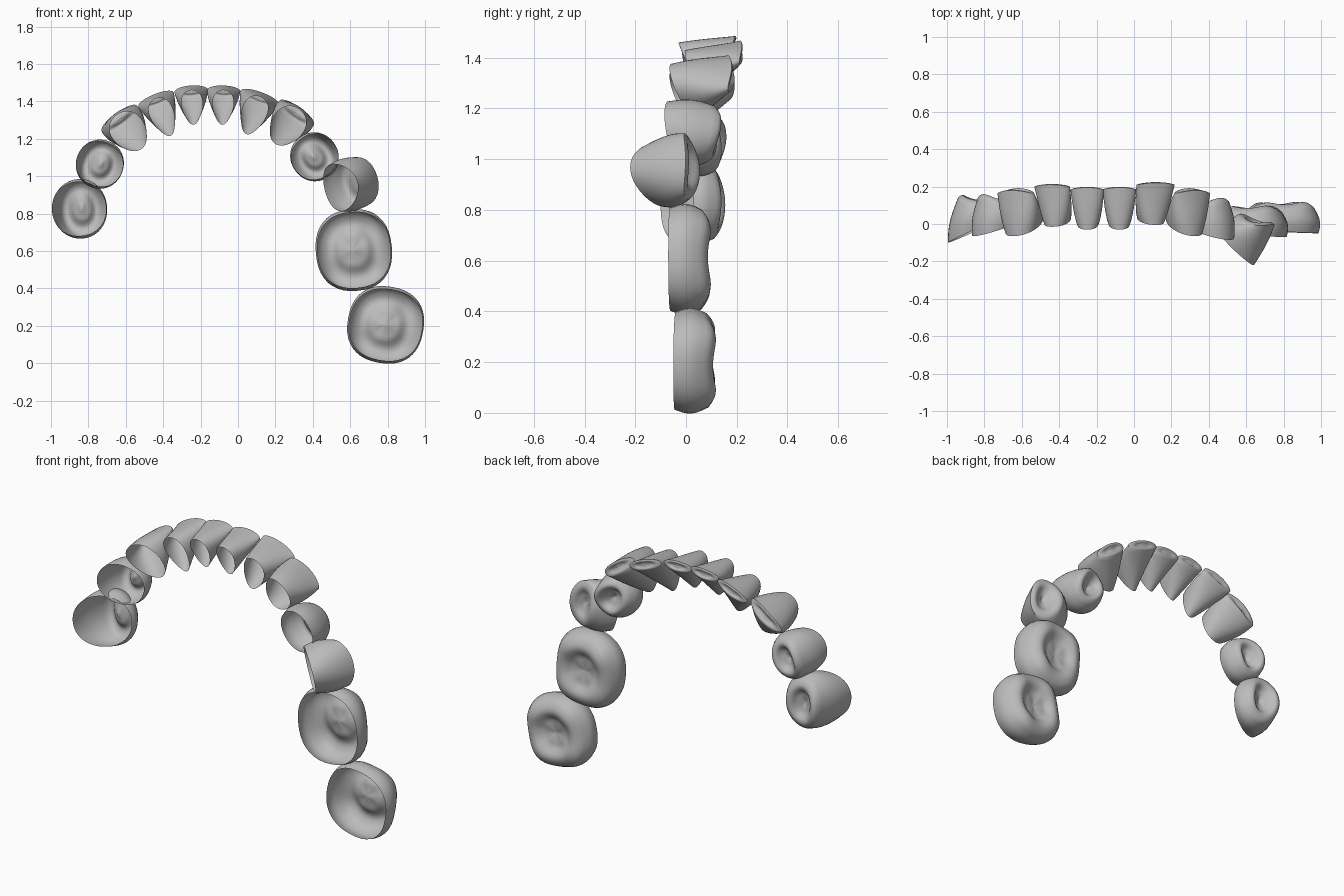
import bpy
import bmesh
from math import sin, cos, pi, radians, copysign

default_cube = bpy.data.objects.get("Cube")
if default_cube:
    bpy.data.objects.remove(default_cube, do_unlink=True)

# Single grey enamel material
enamel = bpy.data.materials.new("grey_enamel")
enamel.use_nodes = True
enamel.diffuse_color = (0.5, 0.5, 0.5, 1)
shader = enamel.node_tree.nodes["Principled BSDF"]
shader.inputs["Base Color"].default_value = enamel.diffuse_color
shader.inputs["Roughness"].default_value = 0.6

SIDES, WALL_STEPS, CAP_STEPS = 40, 9, 12

# Crown shapes. Each profile corner is (outward, y) on the tooth's mid section.
# neck = gum margin, rim = biting edge, outer = cheek side, inner = tongue side.
INCISOR = dict(neck_outer=(.08, -.03), neck_inner=(-.105, .045),
               rim_outer=(.105, .195), rim_inner=(.045, .195),
               neck_width=.6, rim_width=1, taper=.28, bulge=.03, power=.97,
               cusps=0, cusp=0, crest=.005, basin=0, tip=.01)
LATERAL = dict(INCISOR, neck_inner=(-.133, .03))
CANINE = dict(INCISOR, neck_outer=(.09, -.065), neck_inner=(-.135, .04),
              rim_outer=(.1, .18), rim_inner=(.03, .19),
              neck_width=.7, rim_width=.9, taper=.15, bulge=.09, tip=.02)
PREMOLAR = dict(neck_outer=(.125, -.08), neck_inner=(-.125, 0),
                rim_outer=(.09, .125), rim_inner=(-.1, .1),
                neck_width=.85, rim_width=.83, taper=0, bulge=.12, power=.95,
                cusps=2, cusp=.008, crest=.02, basin=.035, tip=.01)
LARGE_PREMOLAR = dict(PREMOLAR, neck_outer=(.145, -.1), neck_inner=(-.145, .03),
                      rim_outer=(.09, .135), rim_inner=(-.12, .115))
LEANING = dict(PREMOLAR, neck_outer=(.03, -.22), neck_inner=(-.15, -.03),
               rim_outer=(.14, -.01), rim_inner=(-.05, .045),
               neck_width=.8, rim_width=.85, taper=-.25, bulge=.1, crest=.012)
MOLAR = dict(neck_outer=(.195, -.065), neck_inner=(-.195, -.05),
             rim_outer=(.17, .075), rim_inner=(-.175, .07),
             neck_width=.9, rim_width=.87, taper=0, bulge=.1, power=.85,
             cusps=4, cusp=.008, crest=.025, basin=.025, tip=0)


def mix(a, b, s):
    return a + (b - a) * s


def rounded(value, power):
    return copysign(abs(value) ** power, value)


def section_point(shape, half_width, a, s):
    """Point (tangent, outward, y) on the wall: s = 0 at the neck, 1 at the rim."""
    across = rounded(cos(a), shape["power"])
    out = rounded(sin(a), shape["power"])
    corner = {}
    for side in ("outer", "inner"):
        neck, rim = shape["neck_" + side], shape["rim_" + side]
        corner[side] = [mix(n, r, s) for n, r in zip(neck, rim)]
    blend = (out + 1) / 2
    swell = 1 + shape["bulge"] * sin(pi * s)
    o_mid = (corner["outer"][0] + corner["inner"][0]) / 2
    o = o_mid + (mix(corner["inner"][0], corner["outer"][0], blend) - o_mid) * swell
    y = mix(corner["inner"][1], corner["outer"][1], blend)
    y += s * s * (shape["cusp"] * cos(shape["cusps"] * a + pi) * (shape["cusps"] > 0)
                  - shape["tip"] * across * across)
    width = half_width * mix(shape["neck_width"], shape["rim_width"], s ** .7)
    t = across * width * (1 + shape["taper"] * out * (1 - s)) * swell
    return t, o, y


def make_tooth(name, shape, x, z, facing, half_width, y_shift=0):
    """Open-necked crown shell with a cusped or bladed biting face."""
    bm = bmesh.new()
    c, d = cos(radians(facing)), sin(radians(facing))

    def place(t, o, y):
        return bm.verts.new((x + o * c - t * d, y + y_shift, z + o * d + t * c))

    angles = [2 * pi * i / SIDES for i in range(SIDES)]
    rings = []
    for k in range(WALL_STEPS + 1):
        s = k / WALL_STEPS
        rings.append([place(*section_point(shape, half_width, a, s)) for a in angles])

    # Biting face: round over a crest inside the rim, then sink into a basin
    rim = [section_point(shape, half_width, a, 1) for a in angles]
    mid = [sum(p[i] for p in rim) / SIDES for i in range(3)]
    for k in range(1, CAP_STEPS):
        u = k / CAP_STEPS
        rise = shape["crest"] * sin(pi * min(u * 1.8, 1)) - shape["basin"] * u * u
        rings.append([place(mix(t, mid[0], u), mix(o, mid[1], u),
                            mix(y, mid[2], u) + rise) for t, o, y in rim])
    centre = place(mid[0], mid[1], mid[2] - shape["basin"])

    for low, high in zip(rings, rings[1:]):
        for i in range(SIDES):
            j = (i + 1) % SIDES
            bm.faces.new((low[i], low[j], high[j], high[i]))
    for i in range(SIDES):
        bm.faces.new((rings[-1][i], rings[-1][(i + 1) % SIDES], centre))
    bmesh.ops.recalc_face_normals(bm, faces=bm.faces)

    mesh = bpy.data.meshes.new(name)
    bm.to_mesh(mesh)
    bm.free()
    mesh.materials.append(enamel)
    tooth = bpy.data.objects.new(name, mesh)
    bpy.context.collection.objects.link(tooth)
    return tooth


# Teeth around the arch, from the right end to the left end
teeth = [
    make_tooth("right_second_premolar", LARGE_PREMOLAR, -.85, .825, 185, .17),
    make_tooth("right_first_premolar", PREMOLAR, -.74, 1.065, 160, .14, .015),
    make_tooth("right_canine", CANINE, -.595, 1.255, 126, .13),
    make_tooth("right_lateral_incisor", LATERAL, -.41, 1.34, 112, .102, .015),
    make_tooth("right_central_incisor", INCISOR, -.245, 1.38, 94, .09),
    make_tooth("left_central_incisor", INCISOR, -.08, 1.38, 88, .09),
    make_tooth("left_lateral_incisor", LATERAL, .09, 1.35, 70, .108, .025),
    make_tooth("left_canine", CANINE, .275, 1.285, 55, .125),
    make_tooth("left_first_premolar", PREMOLAR, .41, 1.105, 35, .14, -.005),
    make_tooth("left_second_premolar", LEANING, .61, .96, 15, .155),
    make_tooth("left_first_molar", MOLAR, .62, .605, 5, .225, -.005),
    make_tooth("left_second_molar", MOLAR, .79, .205, -10, .212, .015),
]

# Smooth enamel with crisp biting edges
bpy.ops.object.select_all(action='DESELECT')
for tooth in teeth:
    tooth.select_set(True)
bpy.context.view_layer.objects.active = teeth[0]
bpy.ops.object.shade_smooth_by_angle(angle=radians(55))
